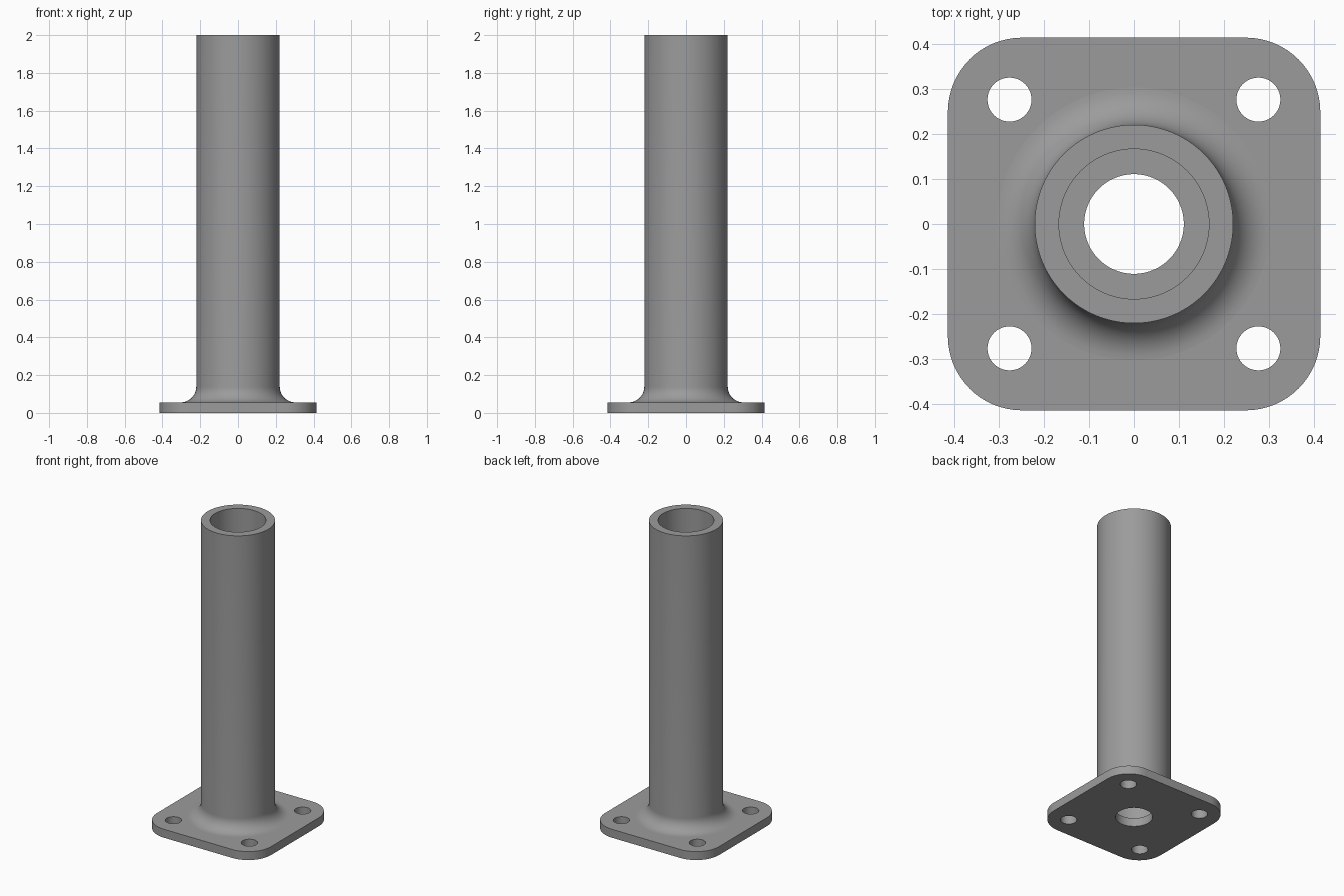
import bpy, bmesh, math

if "Cube" in bpy.data.objects:
    bpy.data.objects.remove(bpy.data.objects["Cube"])

PLATE, T = 0.415, 0.0555       # plate half width and thickness
CORNER = 0.166                 # plate corner radius
HOLE_POS, HOLE_R = 0.277, 0.049
R_OUT, R_BORE, R_THRU = 0.221, 0.167, 0.111
FILLET = 0.083
SEG = 96

steel = bpy.data.materials.new("steel_grey")
steel.diffuse_color = (0.33, 0.33, 0.33, 1)
steel.use_nodes = True
steel.node_tree.nodes["Principled BSDF"].inputs["Base Color"].default_value = steel.diffuse_color


def circle(cx, cy, r, n):
    return [(cx + r * math.cos(2 * math.pi * i / n),
             cy + r * math.sin(2 * math.pi * i / n)) for i in range(n)]


def finish(bm, name):
    me = bpy.data.meshes.new(name)
    bm.to_mesh(me)
    bm.free()
    ob = bpy.data.objects.new(name, me)
    bpy.context.collection.objects.link(ob)
    me.materials.append(steel)
    bpy.ops.object.select_all(action='DESELECT')
    ob.select_set(True)
    bpy.context.view_layer.objects.active = ob
    bpy.ops.object.shade_smooth_by_angle(angle=math.radians(30))
    return ob


def add_loop(bm, pts, z):
    vs = [bm.verts.new((x, y, z)) for x, y in pts]
    es = [bm.edges.new((vs[i], vs[(i + 1) % len(vs)])) for i in range(len(vs))]
    return vs, es


# Base plate: rounded square with four bolt holes, open where the post meets it
outline = []
for k in range(4):
    a0 = k * math.pi / 2
    sx, sy = [(1, 1), (-1, 1), (-1, -1), (1, -1)][k]
    c = PLATE - CORNER
    for i in range(17):
        a = a0 + i * math.pi / 32
        outline.append((sx * c + CORNER * math.cos(a), sy * c + CORNER * math.sin(a)))
holes = [circle(sx * HOLE_POS, sy * HOLE_POS, HOLE_R, 40)
         for sx in (-1, 1) for sy in (-1, 1)]

bm = bmesh.new()
rings = {}
for z, centre_r, up in ((0, R_THRU, -1), (T, R_OUT + FILLET, 1)):
    loops = [add_loop(bm, p, z) for p in [outline] + holes]
    rings[z] = [vs for vs, es in loops]
    edges = [e for vs, es in loops for e in es]
    edges += add_loop(bm, circle(0, 0, centre_r, SEG), z)[1]
    bmesh.ops.triangle_fill(bm, edges=edges, use_beauty=True, normal=(0, 0, up))
    for f in bm.faces:
        f.normal_update()
        if abs(f.calc_center_median().z - z) < 1e-4 and f.normal.z * up < 0:
            f.normal_flip()
# Plate rim and bolt hole walls
for j, (lo, hi) in enumerate(zip(rings[0], rings[T])):
    for i in range(len(lo)):
        n = (i + 1) % len(lo)
        quad = (lo[i], lo[n], hi[n], hi[i])
        bm.faces.new(quad if j == 0 else quad[::-1])
finish(bm, "base_plate")

# Hollow post: through hole, stepped bore, outer wall and root fillet
profile = [(R_THRU, 0), (R_THRU, T), (R_BORE, T), (R_BORE, 2), (R_OUT, 2)]
for i in range(13):
    a = math.pi + i * math.pi / 24
    profile.append((R_OUT + FILLET + FILLET * math.cos(a),
                    T + FILLET + FILLET * math.sin(a)))
bm = bmesh.new()
rows = [[bm.verts.new((x, y, z)) for x, y in circle(0, 0, r, SEG)] for r, z in profile]
for a, b in zip(rows, rows[1:]):
    for i in range(SEG):
        n = (i + 1) % SEG
        bm.faces.new((a[i], b[i], b[n], a[n]))
finish(bm, "hollow_post")
